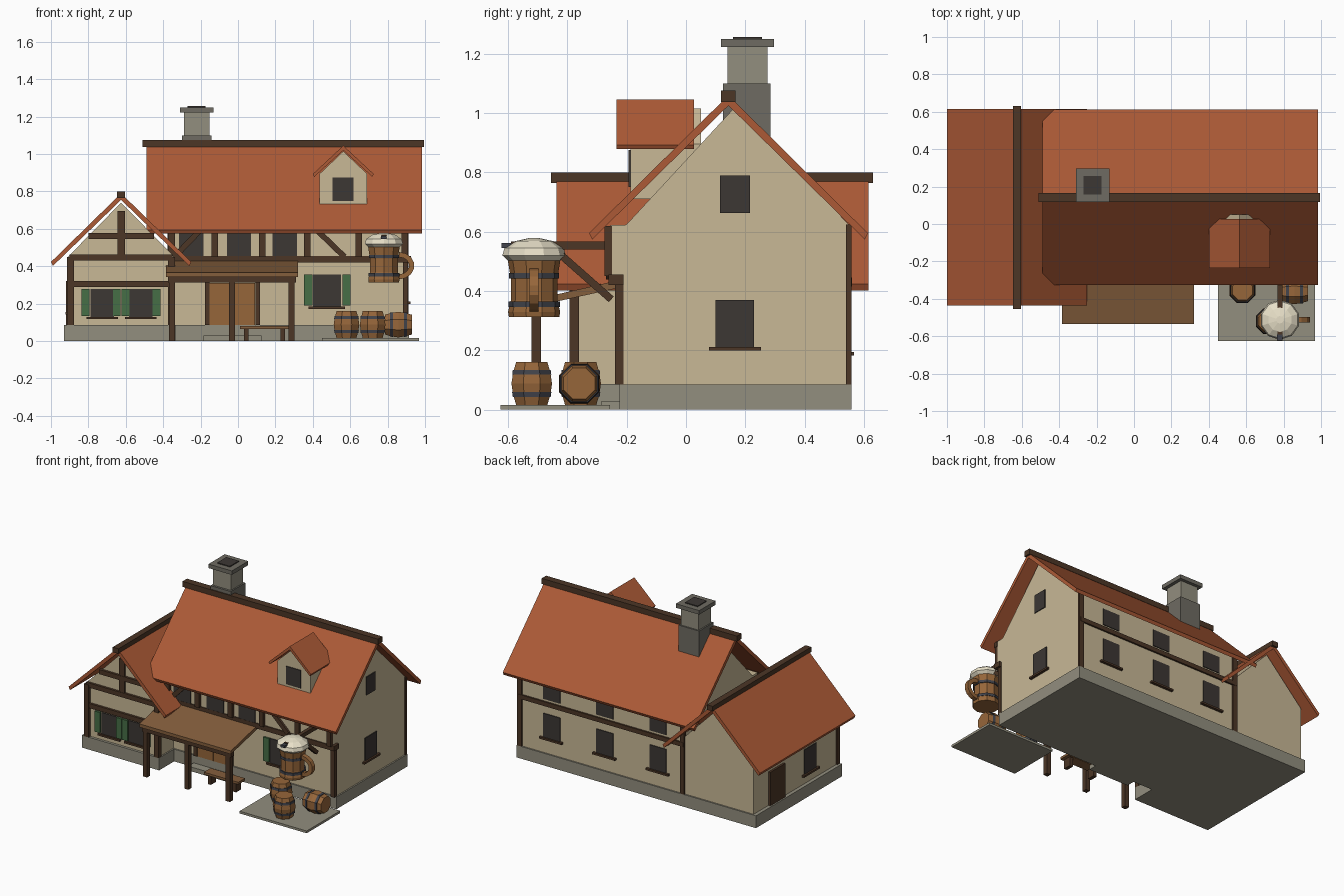
import bpy, bmesh, math
from mathutils import Matrix

if "Cube" in bpy.data.objects:
    bpy.data.objects.remove(bpy.data.objects["Cube"])

MATS = {}
def mat(name, r, g, b):
    m = bpy.data.materials.new(name)
    m.diffuse_color = [((c / 255 + .055) / 1.055) ** 2.4 for c in (r, g, b)] + [1]
    m.use_nodes = True
    m.node_tree.nodes["Principled BSDF"].inputs["Base Color"].default_value = m.diffuse_color
    MATS[name] = m
for n, c in dict(plaster=(200, 184, 150), timber=(76, 54, 38), tile=(172, 90, 54), stone=(146, 142, 126),
                 glass=(60, 55, 52), green=(70, 110, 70), plank=(132, 94, 60), oak=(150, 102, 58),
                 iron=(66, 68, 76), foam=(232, 224, 200), chimney=(110, 107, 98)).items():
    mat(n, *c)

def finish(name, bm, m):
    bmesh.ops.recalc_face_normals(bm, faces=bm.faces[:])
    me = bpy.data.meshes.new(name)
    bm.to_mesh(me)
    bm.free()
    o = bpy.data.objects.new(name, me)
    me.materials.append(MATS[m])
    bpy.context.collection.objects.link(o)
    return o

def prism(name, pts, axis, a, b, m):
    """Extrude a 2D outline along x (pts are y,z) or y (pts are x,z)."""
    bm = bmesh.new()
    at = (lambda p, t: (t, *p)) if axis == 'x' else (lambda p, t: (p[0], t, p[1]))
    f = bm.faces.new([bm.verts.new(at(p, a)) for p in pts])
    d = (b - a, 0, 0) if axis == 'x' else (0, b - a, 0)
    new = bmesh.ops.extrude_face_region(bm, geom=[f], use_keep_orig=True)['geom']
    bmesh.ops.translate(bm, vec=d, verts=[v for v in new if isinstance(v, bmesh.types.BMVert)])
    return finish(name, bm, m)

def box(name, x, y, z, m):
    return prism(name, [(x[0], z[0]), (x[1], z[0]), (x[1], z[1]), (x[0], z[1])], 'y', y[0], y[1], m)

def strut(name, p, q, w, axis, a, b, m='timber'):
    dx, dz = q[0] - p[0], q[1] - p[1]
    k = w / 2 / math.hypot(dx, dz)
    n = (-dz * k, dx * k)
    return prism(name, [(p[0] + n[0], p[1] + n[1]), (q[0] + n[0], q[1] + n[1]),
                        (q[0] - n[0], q[1] - n[1]), (p[0] - n[0], p[1] - n[1])], axis, a, b, m)

def lathe(name, prof, sides, M, m):
    bm = bmesh.new()
    rings = [[bm.verts.new((r * math.cos(2 * math.pi * (i + .5) / sides),
                            r * math.sin(2 * math.pi * (i + .5) / sides), z)) for i in range(sides)] for r, z in prof]
    for A, B in zip(rings, rings[1:]):
        for i in range(sides):
            bm.faces.new((A[i], A[(i + 1) % sides], B[(i + 1) % sides], B[i]))
    bm.faces.new(rings[0])
    bm.faces.new(rings[-1])
    bm.transform(M)
    return finish(name, bm, m)

def roof(name, c, top, half, eave, axis, a, b, t=.035):
    for s, side in ((-1, 'a'), (1, 'b')):
        prism(f'{name}_slope_{side}', [(c, top), (c + s * half, eave), (c + s * (half - t * .3), eave - t * .6),
                                       (c, top - t)], axis, a, b, 'tile')

def window(name, face, pos, c, w, z0, z1, sill=True):
    """Dark pane with sill; face is the wall axis and outward sign."""
    s = 1 if face[0] == '+' else -1
    def put(n, h, d, z, m):
        u, v = (c - h, c + h), tuple(sorted((pos - s * .01, pos + s * d)))
        box(n, *((v, u) if face[1] == 'x' else (u, v)), z, m)
    put(name + '_pane', w / 2, .006, (z0, z1), 'glass')
    if sill:
        put(name + '_sill', w / 2 + .022, .018, (z0 - .013, z0), 'timber')

# foundations and walls
box('main_foundation', (-.4, .915), (-.225, .558), (0, .085), 'stone')
box('wing_foundation', (-.93, -.335), (-.39, .558), (0, .086), 'stone')
prism('main_walls', [(-.215, .08), (.548, .08), (.548, .625), (.165, 1.02), (-.2, .625), (-.215, .62)], 'x', -.37, .905, 'plaster')
box('upper_storey_front', (-.37, .905), (-.255, -.2), (.43, .622), 'plaster')
prism('wing_walls', [(-.905, .08), (-.345, .08), (-.345, .455), (-.625, .74), (-.905, .455)], 'y', -.372, .548, 'plaster')

# roofs and ridge beams
roof('main_roof', .143, 1.06, .47, .595, 'x', -.49, .983)
box('main_ridge', (-.51, .995), (.118, .167), (1.038, 1.076), 'timber')
roof('wing_roof', -.625, .79, .375, .423, 'y', -.437, .615)
box('wing_ridge', (-.647, -.603), (-.455, .63), (.765, .8), 'timber')

# dormer
prism('dormer_walls', [(.437, .71), (.69, .71), (.69, .895), (.563, 1.015), (.437, .895)], 'y', -.187, .05, 'plaster')
roof('dormer_roof', .563, 1.045, .163, .893, 'y', -.235, .027, .025)
window('dormer_window', '-y', -.187, .562, .112, .75, .875, False)

# chimney
box('chimney_base', (-.3, -.143), (.125, .285), (.7, 1.1), 'chimney')
box('chimney_shaft', (-.29, -.153), (.14, .275), (1.1, 1.225), 'stone')
box('chimney_cap', (-.31, -.13), (.118, .297), (1.222, 1.25), 'chimney')
box('chimney_flue', (-.27, -.173), (.158, .257), (1.24, 1.256), 'glass')

# main front timber framing
box('jetty_beam', (-.37, .925), (-.262, -.21), (.42, .455), 'timber')
box('eave_beam', (-.37, .91), (-.275, -.25), (.585, .62), 'timber')
for i, x in enumerate((-.355, -.125, .13, .37, .645, .89)):
    box(f'upper_stud_{i}', (x - .017, x + .017), (-.275, -.25), (.45, .6), 'timber')
strut('upper_brace_right', (.43, .585), (.57, .45), .03, 'y', -.27, -.25)
strut('upper_brace_left', (-.34, .45), (-.21, .585), .03, 'y', -.27, -.25)
for i, x in enumerate((-.25, .005, .25)):
    window(f'upper_window_{i}', '-y', -.255, x, .13, .455, .578, False)
box('front_corner_post', (.882, .91), (-.24, -.21), (.085, .43), 'timber')
window('front_window', '-y', -.215, .475, .15, .185, .355)
for i, x in enumerate((.375, .58)):
    box(f'front_shutter_{i}', (x - .022, x + .022), (-.228, -.21), (.19, .355), 'green')

# double door and step
for i, x in enumerate((-.092, .032)):
    box(f'door_leaf_{i}', (x - .06, x + .06), (-.23, -.21), (.085, .31), 'oak')
for i, x in enumerate((-.165, .105)):
    box(f'door_jamb_{i}', (x - .012, x + .012), (-.235, -.21), (.085, .32), 'timber')
box('door_step', (-.185, .125), (-.285, -.22), (0, .03), 'stone')

# back and right side
for x in (-.36, .895):
    box('back_post', (x - .017, x + .017), (.54, .558), (.085, .625), 'timber')
box('back_beam', (-.37, .905), (.54, .56), (.415, .445), 'timber')
for i, x in enumerate((.65, .24, -.17)):
    window(f'back_lower_window_{i}', '+y', .548, x, .13, .195, .36)
    window(f'back_upper_window_{i}', '+y', .548, x, .13, .46, .575, False)
window('right_lower_window', '+x', .905, .165, .13, .212, .37)
window('right_upper_window', '+x', .905, .165, .1, .663, .79, False)

# wing framing and openings
for x in (-.895, -.355):
    box('wing_post', (x - .018, x + .018), (-.392, -.36), (.085, .45), 'timber')
for x0, x1, z in ((-.9, -.35, .305), (-.9, -.35, .447), (-.8, -.45, .562)):
    box('wing_beam', (x0, x1), (-.388, -.36), (z - .016, z + .016), 'timber')
box('wing_king_post', (-.645, -.605), (-.386, -.36), (.45, .695), 'timber')
for i, x in enumerate((-.725, -.52)):
    window(f'wing_window_{i}', '-y', -.372, x, .125, .13, .278)
for i, x in enumerate((-.815, -.648, -.602, -.435)):
    box(f'wing_shutter_{i}', (x - .021, x + .021), (-.386, -.365), (.135, .278), 'green')
window('left_window', '-x', -.905, -.07, .13, .155, .325)
box('left_door', (-.92, -.9), (.22, .385), (.085, .32), 'timber')

# porch and bench
prism('porch_roof', [(-.22, .438), (-.535, .366), (-.535, .343), (-.22, .412)], 'x', -.385, .32, 'plank')
box('porch_beam', (-.375, .31), (-.522, -.488), (.312, .345), 'timber')
for i, x in enumerate((-.352, -.033, .286)):
    box(f'porch_post_{i}', (x - .016, x + .016), (-.521, -.489), (0, .315), 'timber')
box('bench_seat', (.01, .275), (-.39, -.315), (.064, .08), 'plank')
for x in (.045, .24):
    box('bench_leg', (x - .012, x + .012), (-.38, -.325), (0, .065), 'timber')

# paved yard and barrels
box('yard_slab', (.45, .967), (-.625, -.257), (0, .016), 'stone')
def barrel(name, M):
    lathe(name, [(.057, 0), (.068, .035), (.074, .072), (.068, .109), (.057, .145)], 8, M, 'oak')
    for z in (.035, .11):
        lathe(name + '_hoop', [(.069, z - .008), (.0715, z + .008)][::1 if z < .07 else -1], 8, M, 'iron') if z < .07 else \
            lathe(name + '_hoop', [(.0715, z - .008), (.069, z + .008)], 8, M, 'iron')
barrel('barrel_left', Matrix.Translation((.58, -.355, .016)))
barrel('barrel_front', Matrix.Translation((.72, -.52, .016)))
barrel('barrel_lying', Matrix.Translation((.785, -.36, .088)) @ Matrix.Rotation(math.pi / 2, 4, 'Y'))

# hanging tankard sign: bracket, mug, foam, handle
box('sign_bracket', (.767, .793), (-.59, -.25), (.54, .567), 'timber')
box('sign_bracket_tip', (.765, .795), (-.622, -.588), (.545, .562), 'iron')
strut('sign_brace', (-.42, .52), (-.252, .372), .025, 'x', .768, .792)
M = Matrix.Translation((.78, -.512, 0))
lathe('tankard_body', [(.085, .312), (.088, .33), (.078, .37), (.078, .44), (.088, .5), (.09, .525)], 10, M, 'oak')
for z, r in ((.355, .087), (.452, .084)):
    lathe('tankard_hoop', [(r, z - .009), (r, z + .009)], 10, M, 'iron')
lathe('tankard_foam', [(.085, .5), (.107, .52), (.1, .545), (.065, .568), (.02, .578)], 10, M, 'foam')
N = 7
arc = [(math.cos(a), math.sin(a)) for a in (math.pi * (i / N - .5) for i in range(N + 1))]
outer = [(.86 + .083 * c, .403 + .073 * s) for c, s in arc]
inner = [(.86 + .055 * c, .403 + .046 * s) for c, s in reversed(arc)]
prism('tankard_handle', outer + inner, 'y', -.527, -.497, 'oak')
